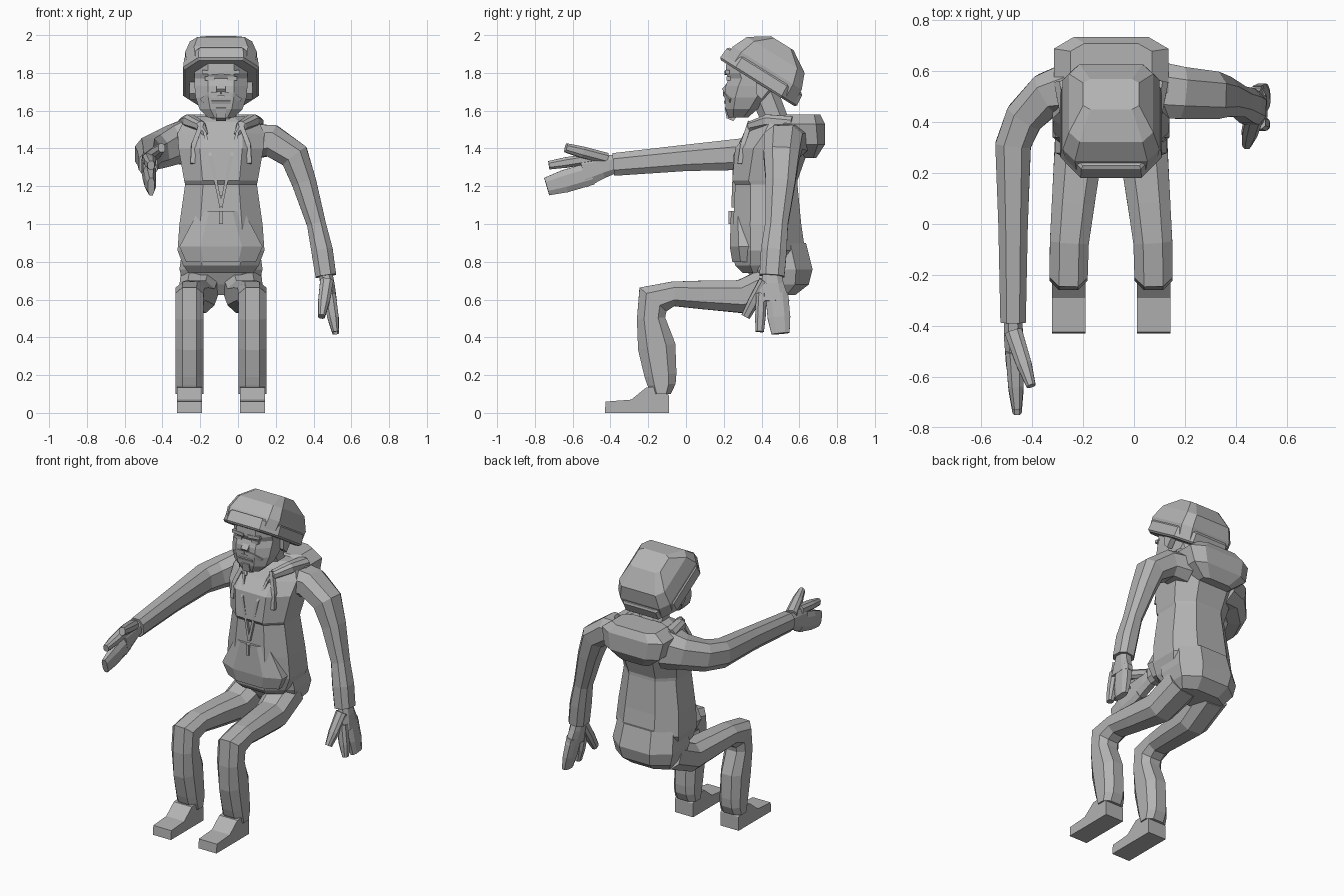
import bpy
import bmesh
from mathutils import Vector

cube = bpy.data.objects.get("Cube")
if cube:
    bpy.data.objects.remove(cube, do_unlink=True)

grey = bpy.data.materials.new("plain grey")
grey.use_nodes = True
tone = (0.45, 0.45, 0.45, 1)
grey.diffuse_color = tone
grey.node_tree.nodes["Principled BSDF"].inputs["Base Color"].default_value = tone

MIDDLE = -0.09         # the body's centre line
X, Y, Z = Vector((1, 0, 0)), Vector((0, 1, 0)), Vector((0, 0, 1))
SIDES = {"right": -1, "left": 1}


def body_point(offset, y, z):
    return Vector((MIDDLE + offset, y, z))


def finish(name, bm):
    bmesh.ops.recalc_face_normals(bm, faces=bm.faces)
    mesh = bpy.data.meshes.new(name)
    bm.to_mesh(mesh)
    bm.free()
    mesh.materials.append(grey)
    obj = bpy.data.objects.new(name, mesh)
    bpy.context.collection.objects.link(obj)


def outline(chamfer):
    """Unit square, with its corners cut when chamfer is below one."""
    if chamfer == 1:
        return [(1, -1), (1, 1), (-1, 1), (-1, -1)]
    k = chamfer
    return [(1, -k), (1, k), (k, 1), (-k, 1), (-1, k), (-1, -k), (-k, -1), (k, -1)]


def skin(name, rings):
    """Closed surface through rings of points."""
    bm = bmesh.new()
    loops = [[bm.verts.new(point) for point in ring] for ring in rings]
    count = len(loops[0])
    for lower, upper in zip(loops, loops[1:]):
        for i in range(count):
            j = (i + 1) % count
            bm.faces.new((lower[i], lower[j], upper[j], upper[i]))
    bm.faces.new(loops[0])
    bm.faces.new(loops[-1])
    finish(name, bm)


def loft(name, sections, ref=Y, axis=None, chamfer=0.5):
    """Sections are (centre, half width, half depth), square to the path or to an axis."""
    centres = [Vector(centre) for centre, width, depth in sections]
    last = len(centres) - 1
    rings = []
    for i, (centre, width, depth) in enumerate(sections):
        ahead = axis or centres[min(i + 1, last)] - centres[max(i - 1, 0)]
        across = ref.cross(ahead).normalized()
        back = ahead.normalized().cross(across)
        rings.append([centres[i] + across * (a * width) + back * (b * depth)
                      for a, b in outline(chamfer)])
    skin(name, rings)


def stack(name, rows, chamfer=0.5):
    """Upright body part from rows of height, front, back and half width."""
    loft(name, [(body_point(0, (front + back) / 2, z), half, (back - front) / 2)
                for z, front, back, half in rows], axis=Z, chamfer=chamfer)


def prism(name, profile, offset, half):
    """Side profile of (y, z) points thickened sideways."""
    skin(name, [[body_point(offset + edge, y, z) for y, z in profile]
                for edge in (-half, half)])


def strip(name, points, half=0.01):
    loft(name, [(point, half, half) for point in points], chamfer=1)


def trouser_leg(name, sign):
    """Rows of y, z and half depth from hem to hip; the thigh widens and turns inward."""
    rows = [(-.13, .1, .05), (-.13, .15, .075), (-.135, .2, .085), (-.155, .35, .1),
            (-.185, .5, .075), (-.175, .6, .095), (-.07, .63, .065), (.08, .625, .075),
            (.29, .615, .088), (.48, .7, .09)]
    sections = []
    for y, z, depth in rows:
        inward = max(0, y + 0.1)
        centre = body_point(sign * (0.167 - inward / 10), y, z)
        sections.append((centre, depth, 0.075 + inward / 20))
    loft(name, sections, ref=X)


def sleeve(name, rows, ref):
    """Rows of x, y, z and radius from shoulder to cuff."""
    loft(name, [((x, y, z), radius, radius * 1.2) for x, y, z, radius in rows], ref=ref)


def hand(side, wrist, forward, spread, inward):
    """Palm, joined fingers, forefinger and thumb, laid out from the wrist."""
    def place(along, aside, lean=0):
        return wrist + forward * along + spread * aside + inward * lean

    def digit(part, root, tip, width):
        loft(f"{side}_{part}", [(root, 0.035, width), (root.lerp(tip, 0.6), 0.03, width),
                                (tip, 0.018, width * 0.8)], ref=spread)

    loft(side + "_palm", [(place(-.03, 0), .035, .045), (place(.05, 0), .038, .06),
                          (place(.14, 0), .035, .085)], ref=spread)
    digit("fingers", place(.1, -.02), place(.31, -.03), .06)
    digit("forefinger", place(.1, .06), place(.3, .08), .028)
    digit("thumb", place(.03, .04), place(.22, .15, .06), .03)


# Trousers, shoes and hooded top
stack("trouser_seat", [(.625, .4, .58, .16), (.68, .36, .65, .2),
                       (.76, .32, .67, .22), (.9, .3, .635, .2)])
stack("torso", [(.74, .3, .52, .17), (.78, .26, .58, .2), (.86, .245, .63, .23),
                (1, .25, .61, .22), (1.21, .26, .59, .19), (1.23, .245, .59, .195),
                (1.4, .26, .65, .225), (1.48, .325, .68, .23), (1.54, .37, .66, .2),
                (1.57, .41, .6, .12)])
stack("front_pocket", [(.8, .245, .42, .185), (.88, .232, .42, .22), (1.07, .238, .38, .12)])
stack("hood", [(1.35, .6, .69, .11), (1.42, .52, .735, .2),
               (1.53, .47, .735, .225), (1.58, .53, .71, .16)], .65)
strip("zip_pull", [body_point(0, .235, 1.07), body_point(0, .235, 1)])

# Neck and head
loft("neck", [(body_point(0, .49, 1.5), .085, .075), (body_point(0, .41, 1.7), .08, .08)], axis=Z)
stack("head", [(1.565, .225, .33, .07), (1.61, .21, .38, .115), (1.67, .205, .43, .135),
               (1.73, .21, .48, .14), (1.77, .225, .5, .14), (1.8, .21, .51, .14),
               (1.87, .215, .52, .14)])
prism("nose", [(.24, 1.77), (.19, 1.715), (.205, 1.695), (.24, 1.7)], 0, .024)
prism("goatee", [(.23, 1.63), (.205, 1.615), (.215, 1.56), (.25, 1.545), (.27, 1.57)], 0, .026)
prism("lower_lip", [(.22, 1.66), (.2, 1.65), (.205, 1.635), (.23, 1.63)], 0, .05)

# Paired parts of the body
for side, sign in SIDES.items():
    def paired(offset, y, z):
        return body_point(sign * offset, y, z)

    trouser_leg(side + "_trouser_leg", sign)
    prism(side + "_shoe", [(-.43, 0), (-.425, .06), (-.29, .07), (-.21, .135),
                           (-.12, .14), (-.09, .09), (-.09, 0)], sign * .167, .066)
    loft(side + "_lapel", [(paired(.18, .56, 1.53), .045, .04), (paired(.165, .43, 1.545), .035, .035),
                           (paired(.11, .35, 1.52), .03, .025), (paired(.08, .32, 1.47), .01, .015)],
         ref=Z)
    strip(side + "_neck_seam", [paired(.085, .315, 1.48), paired(.055, .258, 1.36),
                                paired(0, .248, 1.09)], .008)
    strip(side + "_drawstring", [paired(.1, .34, 1.54), paired(.145, .3, 1.42),
                                 paired(.15, .285, 1.32)], .012)
    strip(side + "_moustache", [paired(0, .207, 1.69), paired(.06, .214, 1.685),
                                paired(.1, .24, 1.655)], .012)
    strip(side + "_brow", [paired(.015, .215, 1.8), paired(.1, .22, 1.805)], .01)
    strip(side + "_eye", [paired(.035, .225, 1.77), paired(.085, .225, 1.77)], .01)
    prism(side + "_ear", [(.37, 1.77), (.43, 1.77), (.44, 1.71), (.4, 1.66), (.37, 1.69)],
          sign * .148, .018)

# One arm hangs down, the other reaches forward
sleeve("left_sleeve", [(.06, .53, 1.435, .095), (.18, .515, 1.44, .085), (.3, .505, 1.36, .078),
                       (.35, .5, 1.22, .065), (.415, .48, 1, .05), (.445, .465, .86, .057),
                       (.465, .455, .725, .055)], Y)
sleeve("right_sleeve", [(-.235, .53, 1.435, .11), (-.34, .51, 1.42, .085), (-.43, .42, 1.385, .075),
                        (-.475, .31, 1.37, .07), (-.475, 0, 1.35, .058),
                        (-.475, -.385, 1.315, .05)], Z)
hand("left", Vector((.465, .455, .73)), Vector((.17, .05, -1)), -Y, -X)
hand("right", Vector((-.475, -.39, 1.315)), Vector((.05, -1.12, -.28)), Z, X)

# Knitted cap, tilted back
tilt = Vector((0, .53, .85))
loft("cap_crown", [(body_point(0, .39, 1.76), .18, .22), (body_point(0, .43, 1.825), .19, .215),
                   (body_point(0, .475, 1.895), .165, .18), (body_point(0, .51, 1.957), .11, .07)],
     axis=tilt, chamfer=.75)
loft("cap_band", [(body_point(0, .38, 1.745), .19, .23), (body_point(0, .385, 1.755), .2, .24),
                  (body_point(0, .415, 1.805), .195, .235), (body_point(0, .42, 1.815), .185, .225)],
     axis=tilt, chamfer=.6)
